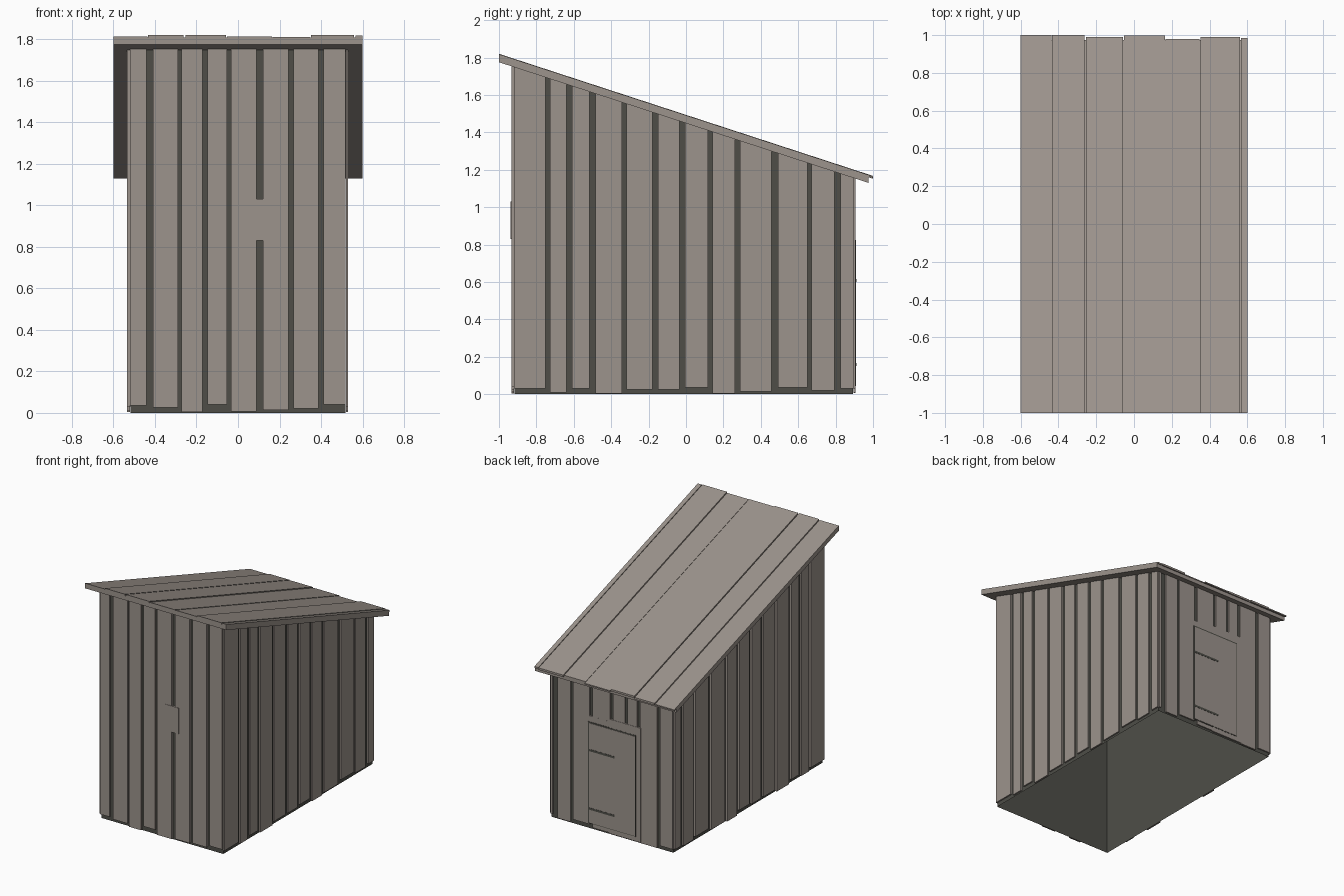
import bpy
import bmesh

default = bpy.data.objects.get("Cube")
if default:
    bpy.data.objects.remove(default)


def material(name, colour):
    mat = bpy.data.materials.new(name)
    mat.use_nodes = True
    mat.diffuse_color = (*colour, 1)
    mat.node_tree.nodes["Principled BSDF"].inputs["Base Color"].default_value = (*colour, 1)
    return mat


WOOD = material("weathered wood", (0.335, 0.295, 0.265))
DARK = material("dark backing", (0.077, 0.076, 0.064))


def slope(offset=0.0):
    """Height of the roof underside along y, raised by an offset."""
    return lambda y: 1.775 - 0.3265 * (y + 1) + offset


def block(name, x, y, bottom, top, mat=WOOD, open_ends=False):
    """Box whose bottom and top may be a number or a slope along y."""
    def height(value, at):
        return value(at) if callable(value) else value

    bm = bmesh.new()
    profile = [(y[0], height(bottom, y[0])), (y[1], height(bottom, y[1])),
               (y[1], height(top, y[1])), (y[0], height(top, y[0]))]
    face = bm.faces.new([bm.verts.new((x[0], py, pz)) for py, pz in profile])
    ext = bmesh.ops.extrude_face_region(bm, geom=[face])
    verts = [v for v in ext["geom"] if isinstance(v, bmesh.types.BMVert)]
    bmesh.ops.translate(bm, verts=verts, vec=(x[1] - x[0], 0, 0))
    bmesh.ops.recalc_face_normals(bm, faces=bm.faces)
    if open_ends:
        ends = [f for f in bm.faces if abs(f.normal.z) > 0.5]
        bmesh.ops.delete(bm, geom=ends, context="FACES")
    mesh = bpy.data.meshes.new(name)
    bm.to_mesh(mesh)
    bm.free()
    mesh.materials.append(mat)
    obj = bpy.data.objects.new(name, mesh)
    bpy.context.collection.objects.link(obj)
    return obj


def spans(start, end, gaps):
    """Plank extents left over between (centre, width) gaps."""
    edges = [start]
    for centre, width in gaps:
        edges += [centre - width / 2, centre + width / 2]
    edges.append(end)
    return list(zip(edges[::2], edges[1::2]))


# Dark inner walls seen through the gaps, open below
block("inner_walls", (-0.518, 0.518), (-0.918, 0.893), 0, slope(), DARK, open_ends=True)

# Side planks, the same on both sides
side_gaps = [(-0.74, .025), (-0.625, .03), (-0.5, .03), (-0.33, .022), (-0.165, .03),
             (-0.02, .03), (0.13, .026), (0.275, .026), (0.475, .036), (0.66, .02), (0.81, .034)]
side_bottoms = [.03, .01, .03, .004, .025, .025, .035, .004, .015, .035, .02, .03]
for (y0, y1), low in zip(spans(-0.92, 0.895, side_gaps), side_bottoms):
    block("left_plank", (0.52, 0.531), (y0, y1), low, slope())
    block("right_plank", (-0.535, -0.52), (y0, y1), low, slope())

# Front planks
front_gaps = [(-0.425, .032), (-0.28, .016), (-0.16, .024), (-0.043, .018),
              (0.105, .03), (0.255, .024), (0.4, .026)]
front_bottoms = [.035, .025, .004, .04, .006, .015, .022, .04]
for (x0, x1), low in zip(spans(-0.52, 0.518, front_gaps), front_bottoms):
    block("front_plank", (x0, x1), (-0.934, -0.92), low, slope())
block("front_latch_plate", (0.04, 0.15), (-0.937, -0.92), 0.83, 1.03)

# Back planks
back_gaps = [(-0.4, .024), (-0.23, .024), (-0.125, .024), (0.0, .024),
             (0.175, .024), (0.34, .022), (0.48, .045)]
back_bottoms = [.03, .006, .02, .03, .015, .035, .01, .03]
for (x0, x1), low in zip(spans(-0.52, 0.518, back_gaps), back_bottoms):
    block("back_plank", (x0, x1), (0.895, 0.905), low, slope())

# Back door with its backing boards and dark strap hinges
block("door_lintel", (0.02, 0.2), (0.895, 0.9055), 0.8, 0.87)
block("door_frame", (-0.25, 0.02), (0.895, 0.907), 0.01, 0.89)
block("door_reveal", (-0.208, 0.197), (0.9, 0.908), 0.045, 0.825, DARK)
block("door_panel", (-0.204, 0.188), (0.9, 0.91), 0.05, 0.815)
for z in (0.15, 0.6):
    block("door_hinge", (-0.03, 0.188), (0.905, 0.9115), z, z + 0.016, DARK)

# Sloping roof deck and the boards laid on it
block("roof_deck", (-0.6, 0.6), (-1, 0.975), slope(), slope(0.034))
roof_boards = [(-0.6, -0.437, 1.0, .039), (-0.433, -0.262, 1.0, .045),
               (-0.254, -0.057, 0.99, .045), (-0.053, 0.163, 0.998, .039),
               (0.167, 0.348, 0.98, .037), (0.352, 0.56, 0.99, .045), (0.566, 0.6, 0.985, .043)]
for x0, x1, end, thick in roof_boards:
    block("roof_board", (x0, x1), (-1, end), slope(0.03), slope(thick))
